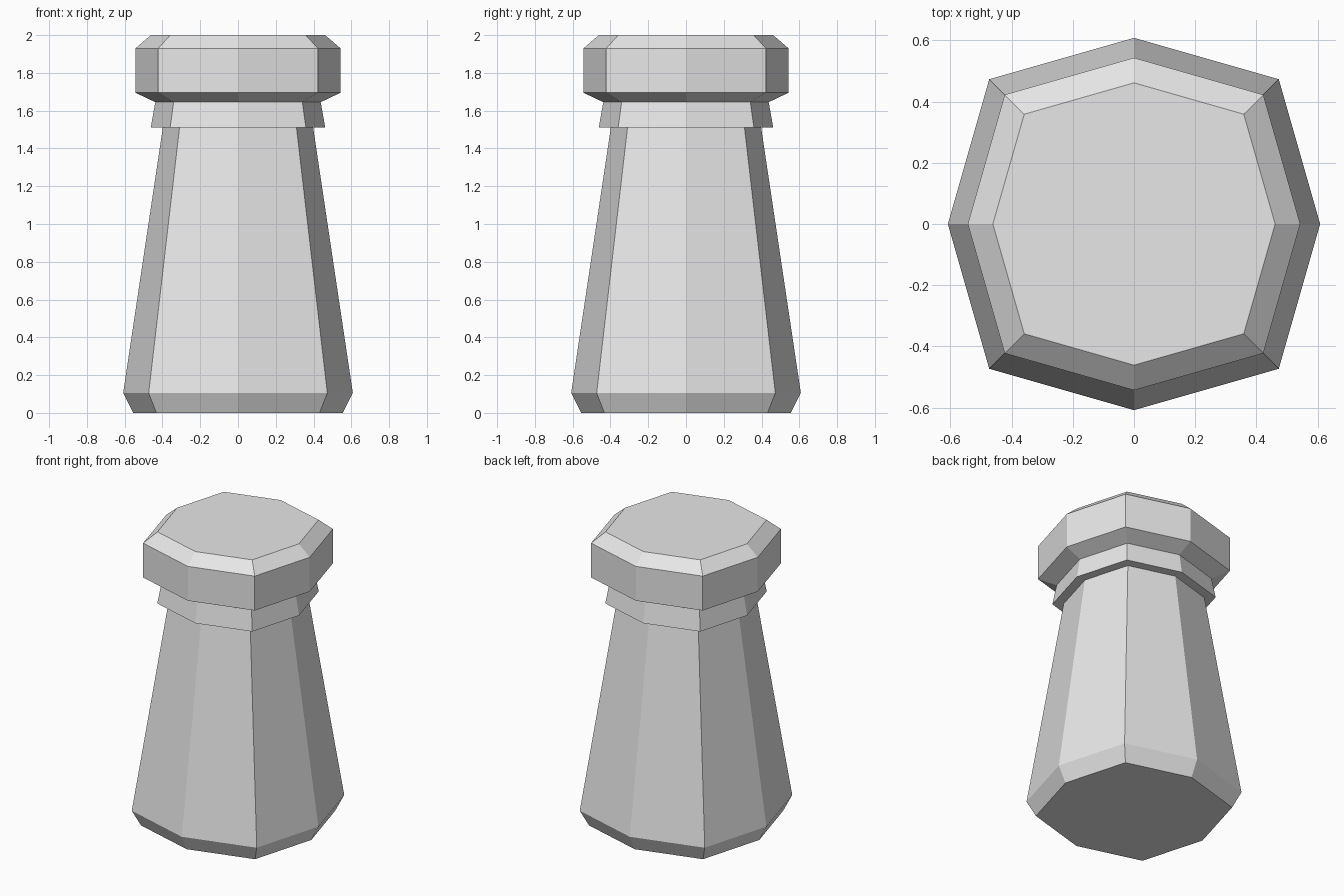
import bpy
import bmesh
from math import cos, sin, pi

cube = bpy.data.objects.get("Cube")
if cube:
    bpy.data.objects.remove(cube, do_unlink=True)

SIDES = 8
DIAGONAL = 1.1  # diagonal corners sit further out than the axis corners

stone = bpy.data.materials.new("plain grey")
stone.use_nodes = True
grey = (0.8, 0.8, 0.8, 1)
stone.diffuse_color = grey
stone.node_tree.nodes["Principled BSDF"].inputs["Base Color"].default_value = grey


def ring(bm, radius, z):
    verts = []
    for i in range(SIDES):
        r = radius * (DIAGONAL if i % 2 else 1)
        a = 2 * pi * i / SIDES
        verts.append(bm.verts.new((r * cos(a), r * sin(a), z)))
    return verts


def turned_part(name, profile, cap_bottom=False, cap_top=False):
    """Sweep a (radius, height) profile, listed upward, round the octagon."""
    bm = bmesh.new()
    rings = [ring(bm, r, z) for r, z in profile]
    for low, high in zip(rings, rings[1:]):
        for i in range(SIDES):
            j = (i + 1) % SIDES
            bm.faces.new((low[i], low[j], high[j], high[i]))
    if cap_bottom:
        bm.faces.new(rings[0][::-1])
    if cap_top:
        bm.faces.new(rings[-1])
    mesh = bpy.data.meshes.new(name)
    bm.to_mesh(mesh)
    bm.free()
    mesh.materials.append(stone)
    obj = bpy.data.objects.new(name, mesh)
    bpy.context.collection.objects.link(obj)
    return obj


# Tapered shaft with a chamfered foot
turned_part("shaft", [(0.555, 0), (0.608, 0.105), (0.398, 1.51)], cap_bottom=True)

# Flared collar with a flat underside
turned_part("collar", [(0.398, 1.51), (0.462, 1.51), (0.438, 1.645)])

# Wide chamfered head
turned_part("head", [(0.438, 1.645), (0.543, 1.695), (0.543, 1.93), (0.461, 2)],
            cap_top=True)
